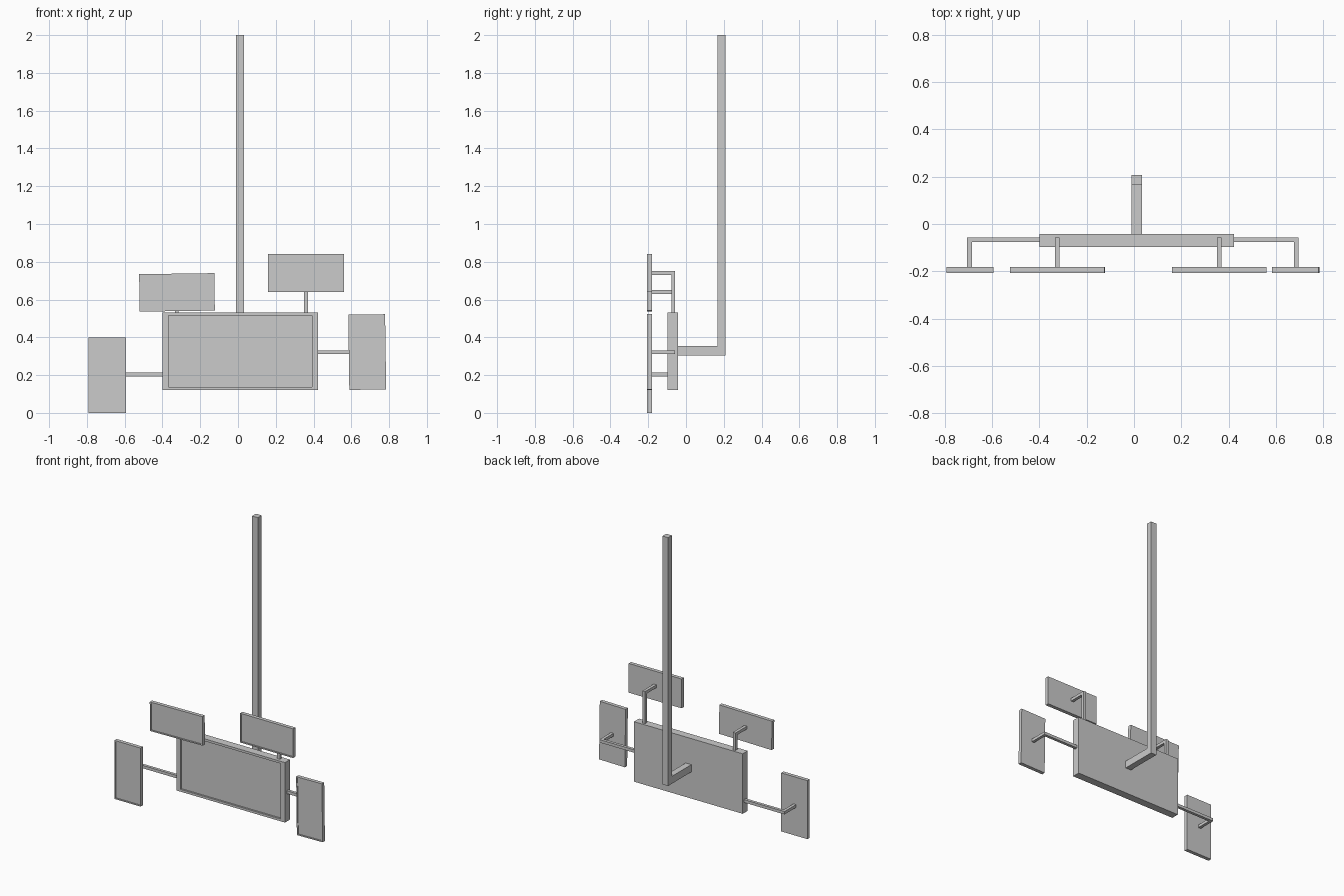
import bpy, bmesh
from math import radians
from mathutils import Matrix

if "Cube" in bpy.data.objects:
    bpy.data.objects.remove(bpy.data.objects["Cube"])


def finish(name, bm):
    bmesh.ops.recalc_face_normals(bm, faces=bm.faces)
    me = bpy.data.meshes.new(name)
    bm.to_mesh(me)
    bm.free()
    ob = bpy.data.objects.new(name, me)
    bpy.context.collection.objects.link(ob)
    return ob


def panel(name, cx, cz, w, h, y_front, y_back, rim_x, rim_z, depth, roll=0):
    """Flat screen facing -y with a rim around a recessed face."""
    bm = bmesh.new()
    rings = []
    for a, b, y in ((w, h, y_back), (w, h, y_front),
                    (w - 2 * rim_x, h - 2 * rim_z, y_front),
                    (w - 2 * rim_x, h - 2 * rim_z, y_front + depth)):
        rings.append([bm.verts.new((sx * a / 2, y, sz * b / 2))
                      for sx, sz in ((-1, -1), (1, -1), (1, 1), (-1, 1))])
    for r, s in zip(rings, rings[1:]):
        for i in range(4):
            j = (i + 1) % 4
            bm.faces.new((r[i], r[j], s[j], s[i]))
    bm.faces.new(rings[0])
    bm.faces.new(rings[-1])
    ob = finish(name, bm)
    ob.data.transform(Matrix.Translation((cx, 0, cz)) @ Matrix.Rotation(radians(roll), 4, 'Y'))
    return ob


def elbow(name, axis, lo, hi, outline):
    """L-shaped bar: outline in the other two axes, extruded from lo to hi along axis."""
    bm = bmesh.new()
    loops = []
    for t in (lo, hi):
        loops.append([bm.verts.new((t, a, b) if axis == 'X' else (a, b, t)) for a, b in outline])
    bm.faces.new(loops[0])
    bm.faces.new(loops[1])
    n = len(outline)
    for i in range(n):
        j = (i + 1) % n
        bm.faces.new((loops[0][i], loops[0][j], loops[1][j], loops[1][i]))
    return finish(name, bm)


# Ceiling pole bending forward to the main screen
elbow("ceiling_pole", 'X', -0.01, 0.033,
      [(-0.045, 0.303), (0.208, 0.303), (0.208, 2.0), (0.167, 2.0), (0.167, 0.353), (-0.045, 0.353)])

# Main screen
panel("main_screen", 0.012, 0.326, 0.822, 0.41, -0.097, -0.043, 0.032, 0.016, 0.012)

# Four small screens: centre x, centre z, width, height, roll
for name, cx, cz, w, h, roll in (
        ("left_screen", -0.692, 0.2, 0.198, 0.4, 0),
        ("right_screen", 0.684, 0.322, 0.195, 0.398, -0.8),
        ("upper_left_screen", -0.323, 0.638, 0.398, 0.198, -0.8),
        ("upper_right_screen", 0.36, 0.74, 0.4, 0.2, 0)):
    panel(name, cx, cz, w, h, -0.206, -0.181, 0.008, 0.008, 0.005, roll)

# Side arms: sideways from the main screen, then forward
B, F, T = -0.057, -0.183, 0.02
for name, root, tip, z in (("left_arm", -0.39, -0.705, 0.203), ("right_arm", 0.415, 0.695, 0.321)):
    t = T if tip < 0 else -T
    elbow(name, 'Z', z - T / 2, z + T / 2,
          [(root, B), (tip, B), (tip, F), (tip + t, F), (tip + t, B - T), (root, B - T)])

# Upper arms: up from the main screen, then forward
for name, x, top in (("upper_left_arm", -0.324, 0.65), ("upper_right_arm", 0.36, 0.75)):
    elbow(name, 'X', x - T / 2, x + T / 2,
          [(B, 0.525), (B, top), (F, top), (F, top - T), (B - T, top - T), (B - T, 0.525)])
